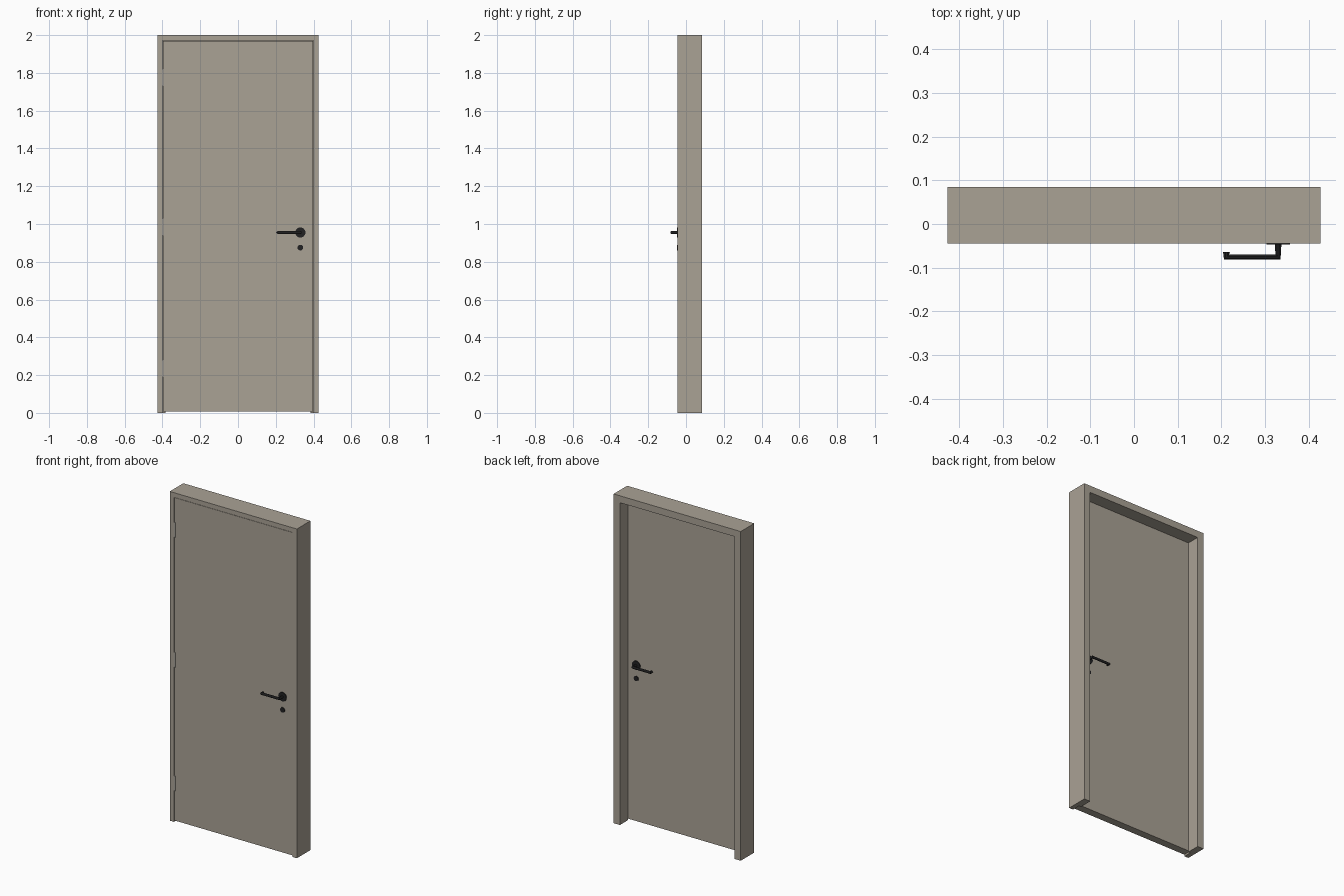
import bpy, bmesh, math
from mathutils import Matrix, Vector

cube = bpy.data.objects.get("Cube")
if cube:
    bpy.data.objects.remove(cube, do_unlink=True)


def material(name, rgb, rough=0.6):
    m = bpy.data.materials.new(name)
    m.use_nodes = True
    m.diffuse_color = (*rgb, 1)
    b = m.node_tree.nodes["Principled BSDF"]
    b.inputs["Base Color"].default_value = (*rgb, 1)
    b.inputs["Roughness"].default_value = rough
    return m


PAINT = material("warm grey paint", (0.40, 0.36, 0.30))
BLACK = material("black metal", (0.015, 0.015, 0.016))
STEEL = material("hinge grey", (0.36, 0.34, 0.31))


def finish(name, bm, mat, smooth=False):
    bmesh.ops.recalc_face_normals(bm, faces=bm.faces)
    me = bpy.data.meshes.new(name)
    bm.to_mesh(me)
    bm.free()
    me.materials.append(mat)
    ob = bpy.data.objects.new(name, me)
    bpy.context.collection.objects.link(ob)
    if smooth:
        bpy.ops.object.select_all(action="DESELECT")
        ob.select_set(True)
        bpy.context.view_layer.objects.active = ob
        bpy.ops.object.shade_smooth_by_angle(angle=math.radians(35))
    return ob


def box(name, lo, hi, mat):
    lo, hi = Vector(lo), Vector(hi)
    bm = bmesh.new()
    bmesh.ops.create_cube(bm, size=1)
    bmesh.ops.scale(bm, vec=hi - lo, verts=bm.verts)
    bmesh.ops.translate(bm, vec=(lo + hi) / 2, verts=bm.verts)
    return finish(name, bm, mat)


def cylinder(name, centre, radius, depth, axis, mat, sides=32):
    bm = bmesh.new()
    turn = Matrix.Rotation(math.pi / 2, 4, "X") if axis == "Y" else Matrix()
    bmesh.ops.create_cone(bm, cap_ends=True, segments=sides, radius1=radius,
                          radius2=radius, depth=depth,
                          matrix=Matrix.Translation(centre) @ turn)
    return finish(name, bm, mat, True)


# Frame: rebated profile (inset from the outer edge, depth) swept around the opening
W, H = 0.427, 2.0
FRONT, BACK, REBATE = -0.045, 0.085, 0.006
profile = [(0, FRONT), (0.028, FRONT), (0.028, REBATE),
           (0.042, REBATE), (0.042, BACK), (0, BACK)]
bm = bmesh.new()
rings = []
for side, top in ((-1, 0), (-1, 1), (1, 1), (1, 0)):
    rings.append([bm.verts.new((side * (W - d), y, (H - d) * top)) for d, y in profile])
for a, b in zip(rings, rings[1:]):
    for i in range(len(profile)):
        j = (i + 1) % len(profile)
        bm.faces.new((a[i], a[j], b[j], b[i]))
bm.faces.new(rings[0])
bm.faces.new(rings[-1])
finish("door_frame", bm, PAINT)

# Leaf sits in the rebate with a thin gap all round
LEAF_FRONT, LEAF_BACK = -0.042, 0.005
box("door_leaf", (-0.396, LEAF_FRONT, 0.008), (0.396, LEAF_BACK, 1.969), PAINT)

# Hinge knuckles on the right jamb
for label, z in (("lower", 0.235), ("middle", 0.985), ("upper", 1.775)):
    cylinder(label + "_hinge", (-0.396, -0.0385, z), 0.006, 0.09, "Z", STEEL, 16)


# Lever set on each face: rose, keyhole cover and bent round lever
def lever_set(label, face, out):
    x, z = 0.33, 0.955
    cylinder(label + "_rose", (x, face + out * 0.002, z), 0.027, 0.005, "Y", BLACK)
    cylinder(label + "_key_cover", (x, face + out * 0.002, 0.875), 0.015, 0.005, "Y", BLACK)
    path = [(x, 0), (x, 0.034), (0.212, 0.034), (0.212, 0.022)]
    cu = bpy.data.curves.new(label + "_lever", "CURVE")
    cu.dimensions = "3D"
    cu.bevel_depth = 0.008
    cu.bevel_resolution = 3
    cu.use_fill_caps = True
    sp = cu.splines.new("POLY")
    sp.points.add(len(path) - 1)
    for p, (px, d) in zip(sp.points, path):
        p.co = (px, face + out * d, z, 1)
    sp.use_smooth = False
    cu.materials.append(BLACK)
    ob = bpy.data.objects.new(label + "_lever", cu)
    bpy.context.collection.objects.link(ob)


lever_set("front", LEAF_FRONT, -1)
lever_set("back", LEAF_BACK, 1)
